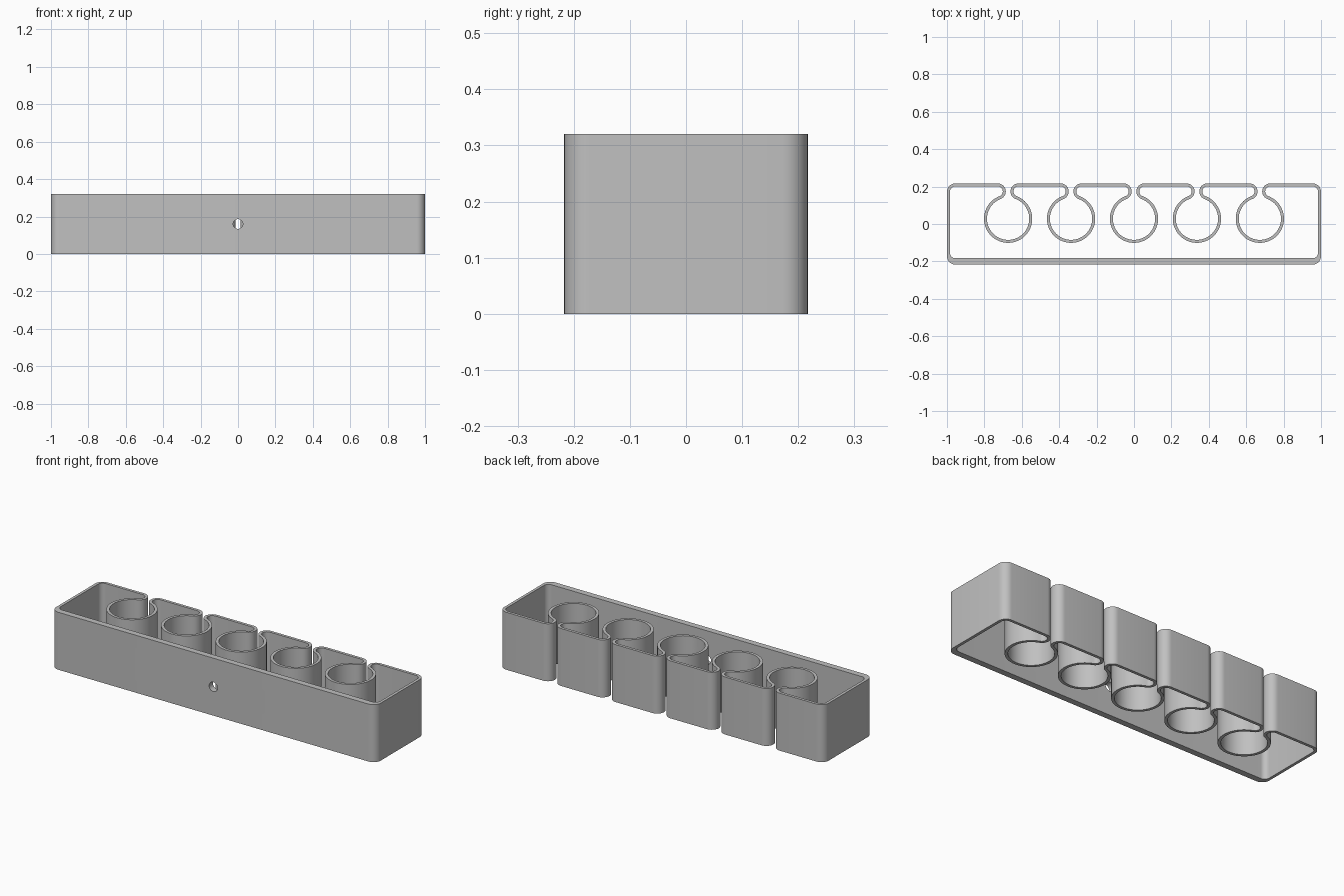
import bpy
import bmesh
from math import sin, cos, atan2, radians, degrees, sqrt, pi

cube = bpy.data.objects.get("Cube")
if cube:
    bpy.data.objects.remove(cube, do_unlink=True)

# Main dimensions
HALF_X, HALF_Y, HEIGHT = 1.0, 0.217, 0.32
WALL, FRONT_WALL = 0.016, 0.034
CORNER = 0.045
LIP = 0.043            # outer radius of the rolled lips beside each slot
BORE = 0.113           # inner radius of the round sockets
SLOT = 0.025           # width of the slot
PITCH, COUNT = 0.3365, 5
HOLE_RADIUS = 0.026

grey = bpy.data.materials.new("grey plastic")
grey.use_nodes = True
grey.diffuse_color = (0.53, 0.53, 0.53, 1)
grey.node_tree.nodes["Principled BSDF"].inputs["Base Color"].default_value = (0.53, 0.53, 0.53, 1)

# Each lip arc is tangent to its socket circle
lip_x = SLOT / 2 + LIP
lip_y = HALF_Y - LIP
socket_y = lip_y - sqrt((LIP + BORE) ** 2 - lip_x ** 2)
touch = degrees(atan2(lip_y - socket_y, lip_x))


def arc(cx, cy, r, start, end, steps):
    angles = [radians(start + (end - start) * i / steps) for i in range(steps + 1)]
    return [(cx + r * cos(a), cy + r * sin(a)) for a in angles]


def outline(inset, front_inset):
    """Closed outline of the wall, moved into the material by the inset."""
    r = CORNER - inset
    cx, back = HALF_X - CORNER, HALF_Y - CORNER
    front = -HALF_Y + front_inset + r
    pts = arc(-cx, front, r, 180, 270, 8)
    pts += arc(cx, front, r, 270, 360, 8)
    pts += arc(cx, back, r, 0, 90, 8)
    for i in reversed(range(COUNT)):
        x = (i - (COUNT - 1) / 2) * PITCH
        pts += arc(x + lip_x, lip_y, LIP - inset, 90, 180 + touch, 14)
        pts += arc(x, socket_y, BORE + inset, touch, -180 - touch, 56)[1:-1]
        pts += arc(x - lip_x, lip_y, LIP - inset, -touch, 90, 14)
    pts += arc(-cx, back, r, 90, 180, 8)
    return pts


# Continuous wall: outer and inner outlines joined at the top and bottom
bm = bmesh.new()


def ring(points, z):
    return [bm.verts.new((x, y, z)) for x, y in points]


outer, inner = outline(0, 0), outline(WALL, FRONT_WALL)
rings = [ring(outer, 0), ring(outer, HEIGHT), ring(inner, HEIGHT), ring(inner, 0)]
n = len(outer)
for k in range(4):
    a, b = rings[k], rings[(k + 1) % 4]
    for i in range(n):
        j = (i + 1) % n
        bm.faces.new((a[i], a[j], b[j], b[i]))
bmesh.ops.recalc_face_normals(bm, faces=bm.faces)
mesh = bpy.data.meshes.new("holder_body")
bm.to_mesh(mesh)
bm.free()
body = bpy.data.objects.new("holder_body", mesh)
bpy.context.collection.objects.link(body)
mesh.materials.append(grey)

# Screw hole through the front wall and the middle socket
bpy.ops.mesh.primitive_cylinder_add(vertices=32, radius=HOLE_RADIUS, depth=0.3,
                                    location=(0, -0.15, HEIGHT / 2),
                                    rotation=(pi / 2, 0, 0))
cutter = bpy.context.object
cutter.name = "screw_hole_cutter"
cutter.hide_render = True
cutter.data.materials.append(grey)
cut = body.modifiers.new("screw_hole", "BOOLEAN")
cut.operation = "DIFFERENCE"
cut.solver = "EXACT"
cut.object = cutter

bpy.ops.object.select_all(action="DESELECT")
body.select_set(True)
bpy.context.view_layer.objects.active = body
bpy.ops.object.modifier_apply(modifier=cut.name)
bpy.data.objects.remove(cutter, do_unlink=True)
bpy.ops.object.shade_smooth_by_angle(angle=radians(30))
